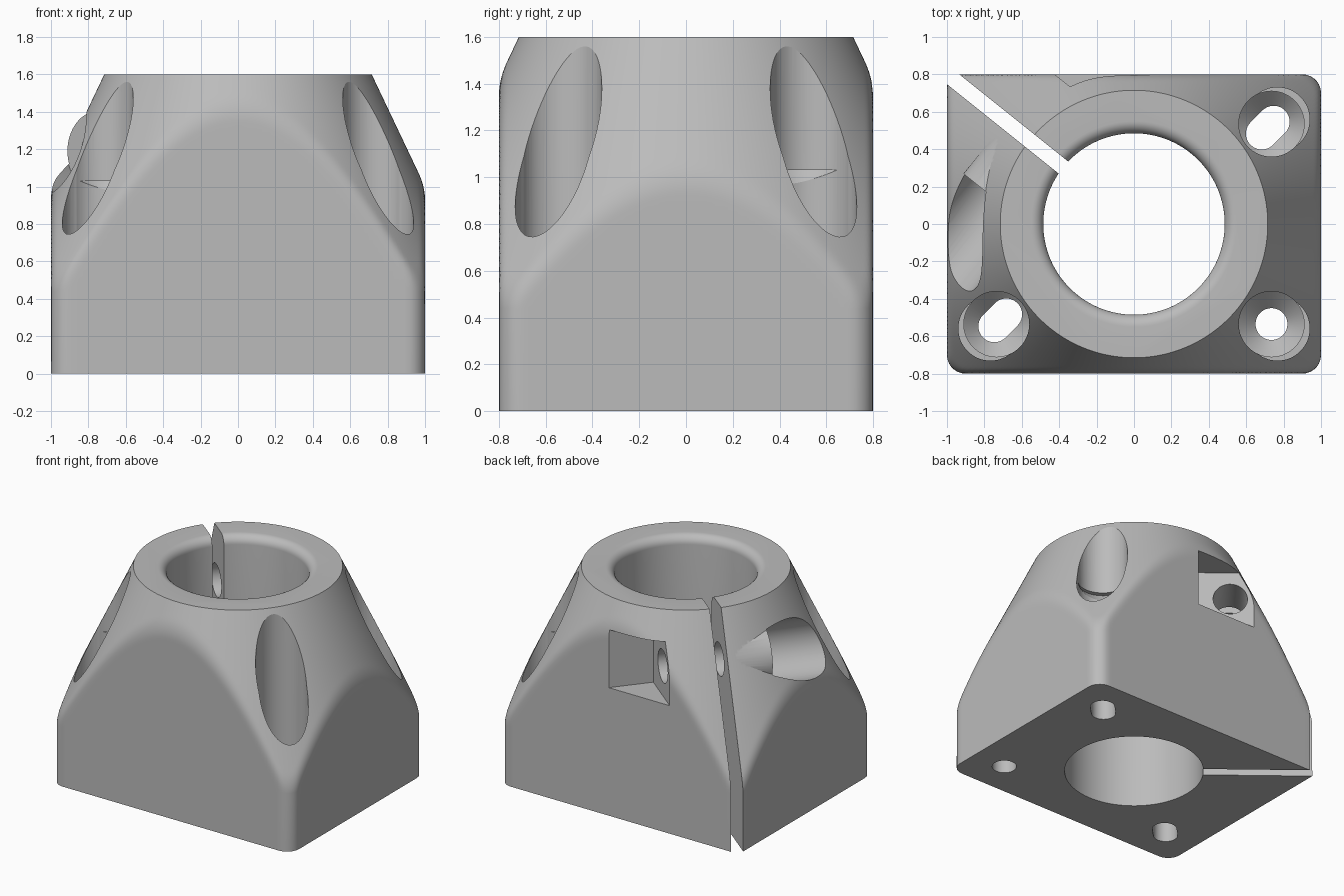
import bpy, bmesh, math
from mathutils import Vector

if "Cube" in bpy.data.objects:
    bpy.data.objects.remove(bpy.data.objects["Cube"], do_unlink=True)

HX, HY, TOP = 1.0, 0.8, 1.6
BORE = 0.485
SPLIT = Vector((-HX, HY, 0)).normalized()      # slit runs from the bore to this corner
ACROSS = Vector((HY, HX, 0)).normalized()      # clamp screw direction
SCREW = SPLIT * 0.665 + Vector((0, 0, 1.19))   # clamp screw axis point
SEAT = 0.36

grey = bpy.data.materials.new("plain grey")
grey.use_nodes = True
grey.diffuse_color = (0.5, 0.5, 0.5, 1)
grey.node_tree.nodes["Principled BSDF"].inputs["Base Color"].default_value = (0.5, 0.5, 0.5, 1)


def finish(name, bm):
    bmesh.ops.recalc_face_normals(bm, faces=bm.faces[:])
    mesh = bpy.data.meshes.new(name)
    bm.to_mesh(mesh)
    bm.free()
    mesh.materials.append(grey)
    ob = bpy.data.objects.new(name, mesh)
    bpy.context.collection.objects.link(ob)
    return ob


def skin(bm, rings):
    """Join a stack of point rings into a closed solid."""
    rows = [[bm.verts.new(p) for p in ring] for ring in rings]
    n = len(rows[0])
    for a, b in zip(rows, rows[1:]):
        for i in range(n):
            j = (i + 1) % n
            bm.faces.new((a[i], a[j], b[j], b[i]))
    bm.faces.new(rows[0][::-1])
    bm.faces.new(rows[-1])


def turned(name, profile, loc=(0, 0, 0), axis=(0, 0, 1), n=64):
    """Solid of revolution from (radius, height) pairs."""
    turn = Vector((0, 0, 1)).rotation_difference(Vector(axis))
    rings = [[turn @ Vector((r * math.cos(math.tau * i / n), r * math.sin(math.tau * i / n), h))
              + Vector(loc) for i in range(n)] for r, h in profile]
    bm = bmesh.new()
    skin(bm, rings)
    return finish(name, bm)


def split_box(name, s, t, z):
    """Box given by ranges across the slit, along the slit and in height."""
    rings = [[ACROSS * a + SPLIT * b + Vector((0, 0, h))
              for a, b in ((s[0], t[0]), (s[1], t[0]), (s[1], t[1]), (s[0], t[1]))] for h in z]
    bm = bmesh.new()
    skin(bm, rings)
    return finish(name, bm)


def slot(name, centre, reach, r, z):
    """Diagonal round-ended slot."""
    ring = []
    for i in range(48):
        a = math.tau * (i + 0.5) / 48
        side = 1 if math.cos(a - math.pi / 4) > 0 else -1
        c = centre + Vector((1, 1, 0)).normalized() * reach * side
        ring.append(c + Vector((r * math.cos(a), r * math.sin(a), 0)))
    bm = bmesh.new()
    skin(bm, [[p + Vector((0, 0, h)) for p in ring] for h in z])
    return finish(name, bm)


def combine(target, tool, operation):
    mod = target.modifiers.new(tool.name, 'BOOLEAN')
    mod.operation, mod.solver, mod.object = operation, 'EXACT', tool
    bpy.ops.object.select_all(action='DESELECT')
    bpy.context.view_layer.objects.active = target
    target.select_set(True)
    bpy.ops.object.modifier_apply(modifier=mod.name)
    bpy.data.objects.remove(tool, do_unlink=True)


def block_radius(a, fillet=0.1):
    """Distance from the axis to the rounded rectangular outline."""
    c, s = math.cos(a), math.sin(a)
    r = min(HX / max(abs(c), 1e-6), HY / max(abs(s), 1e-6))
    kx, ky = HX - fillet, HY - fillet
    if abs(c) * r > kx and abs(s) * r > ky and not (c < 0 < s):
        m = abs(c) * kx + abs(s) * ky
        r = m + math.sqrt(max(m * m - kx * kx - ky * ky + fillet * fillet, 0))
    return r


def blend(a, b, k=0.035):
    h = max(k - abs(a - b), 0) / k
    return min(a, b) - h * h * k / 4


# Body: rectangular block blending into a cone
N, ROWS = 360, 56
heights = [0] + [0.44 + (TOP - 0.44) * i / ROWS for i in range(ROWS + 1)]
outline = [(math.tau * i / N, block_radius(math.tau * i / N)) for i in range(N)]
rings = []
for z in heights:
    cone = 0.715 + 0.475 * (TOP - z)
    ring = []
    for a, r in outline:
        r = blend(r, cone)
        ring.append((r * math.cos(a), r * math.sin(a), z))
    rings.append(ring)
bm = bmesh.new()
skin(bm, rings)
body = finish("clamp_block", bm)

# Raised boss under the clamp screw head
combine(body, turned("screw_boss", [(0.215, -0.4), (0.215, 0)], SCREW, ACROSS), 'UNION')

# Central bore with a rounded upper lip
lip = [(BORE + 0.065 * (1 - math.cos(a)), TOP - 0.065 + 0.065 * math.sin(a))
       for a in (math.pi / 2 * i / 8 for i in range(9))]
combine(body, turned("bore", [(BORE, -0.1)] + lip + [(lip[-1][0], 1.8)], n=128), 'DIFFERENCE')

# Mounting holes in three corners, two of them slotted
for sx, sy in ((1, -1), (1, 1), (-1, -1)):
    centre = Vector((0.735 * sx, 0.535 * sy, 0))
    outward = centre.normalized()
    combine(body, turned("head_recess", [(0.085, 0.31), (0.175, 0.4), (0.175, 1.8)], centre),
            'DIFFERENCE')
    combine(body, turned("recess_lip", [(0.172, 0.7), (0.172, 1.8)], centre + outward * 0.04),
            'DIFFERENCE')
    inward = Vector((-sx, -sy, 0)).normalized()
    if sx == sy:
        combine(body, slot("slot_hole", centre + inward * 0.028, 0.045, 0.085, (-0.1, 0.5)),
                'DIFFERENCE')
        combine(body, turned("slot_relief", [(0.11, 0.93), (0.175, 1.03)], centre + inward * 0.04),
                'DIFFERENCE')
    else:
        combine(body, turned("round_hole", [(0.085, -0.1), (0.085, 0.5)], centre), 'DIFFERENCE')

# Clamp screw: head pocket, nut pocket and through hole
combine(body, turned("head_pocket", [(0.219, -1.3), (0.219, -SEAT)], SCREW, ACROSS), 'DIFFERENCE')
combine(body, split_box("nut_pocket", (SEAT, 1.3), (0.434, 1.2), (0.965, 1.4)), 'DIFFERENCE')
combine(body, turned("screw_hole", [(0.12, -0.6), (0.12, 0.6)], SCREW, ACROSS), 'DIFFERENCE')

# Clamping slit
combine(body, split_box("slit", (-0.041, 0.041), (0.1, 1.6), (-0.1, 1.8)), 'DIFFERENCE')

bpy.context.view_layer.objects.active = body
body.select_set(True)
bpy.ops.object.shade_smooth_by_angle(angle=math.radians(25))
